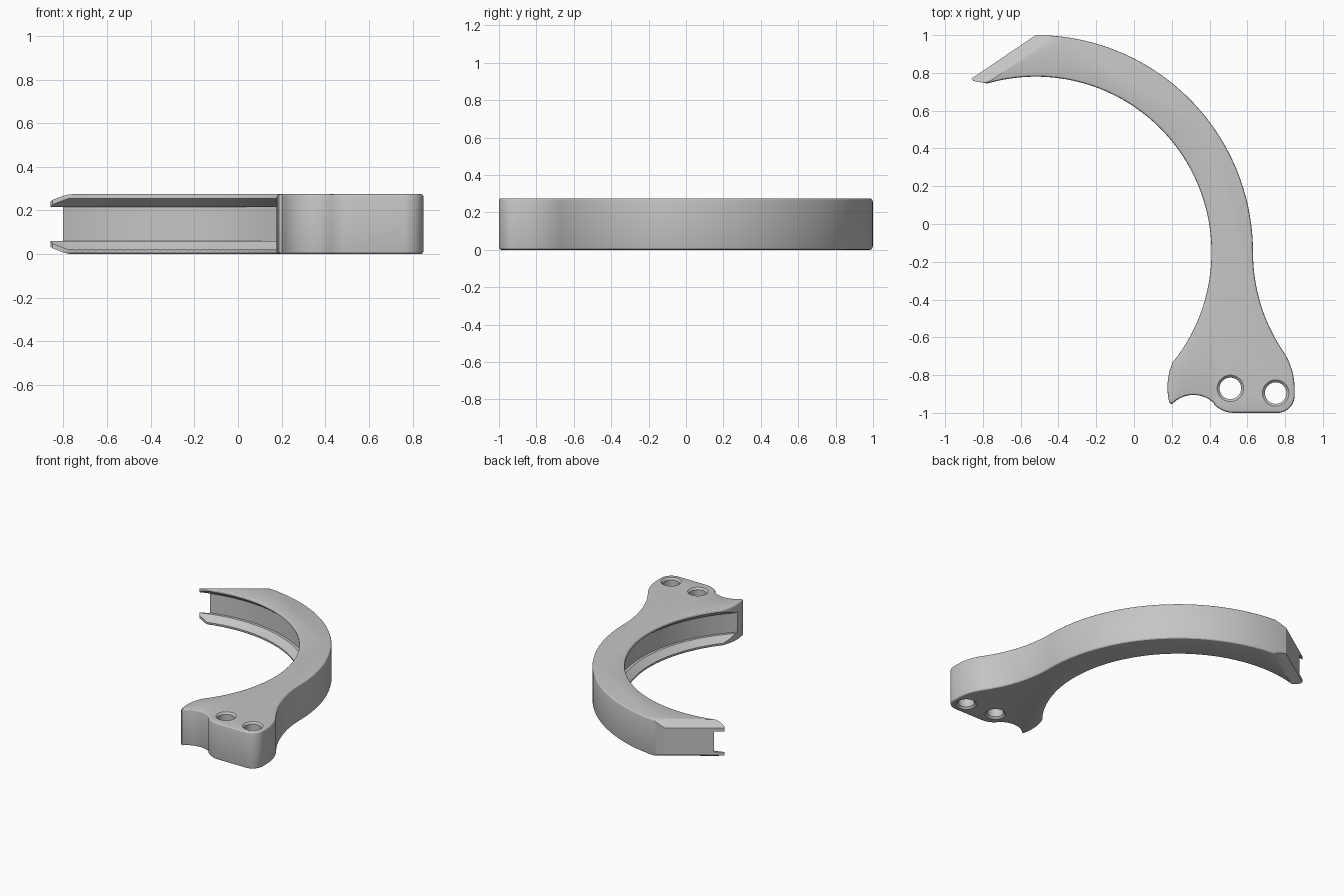
import bpy, bmesh, math
from mathutils import Vector

if "Cube" in bpy.data.objects:
    bpy.data.objects.remove(bpy.data.objects["Cube"], do_unlink=True)

HEIGHT = 0.275
CENTRE = (-0.52, -0.15)      # shared centre of the hook arcs
INNER, OUTER = 0.93, 1.15

grey = bpy.data.materials.new("plain_grey")
grey.use_nodes = True
grey.diffuse_color = (0.56, 0.56, 0.56, 1)
grey.node_tree.nodes["Principled BSDF"].inputs["Base Color"].default_value = grey.diffuse_color


def arc(centre, radius, start, end, steps):
    angles = [math.radians(start + (end - start) * i / steps) for i in range(steps + 1)]
    return [Vector((centre[0] + radius * math.cos(a), centre[1] + radius * math.sin(a))) for a in angles]


def make_object(name, bm):
    bmesh.ops.recalc_face_normals(bm, faces=bm.faces)
    mesh = bpy.data.meshes.new(name)
    bm.to_mesh(mesh)
    bm.free()
    mesh.materials.append(grey)
    obj = bpy.data.objects.new(name, mesh)
    bpy.context.collection.objects.link(obj)
    return obj


def lathe(name, profile, centre, steps, closed):
    """Spin an (r, z) profile about a vertical axis; open profiles get end caps."""
    bm = bmesh.new()
    rings = []
    for r, z in profile:
        rings.append([bm.verts.new((p.x, p.y, z)) for p in arc(centre, r, 0, 360, steps)[:-1]])
    pairs = list(zip(rings, rings[1:]))
    if closed:
        pairs.append((rings[-1], rings[0]))
    else:
        bm.faces.new(rings[0])
        bm.faces.new(rings[-1])
    for a, b in pairs:
        for i in range(steps):
            j = (i + 1) % steps
            bm.faces.new((a[i], a[j], b[j], b[i]))
    cutter = make_object(name, bm)
    cutter.hide_render = True
    return cutter


# Outline of hook and mounting head, clockwise from the top of the outer arc
outline = (
    arc(CENTRE, OUTER, 90, 0, 60)
    + arc((1.57, -0.15), 0.94, 180, 215.1, 20)        # outer neck
    + arc((0.501, -0.87), 0.349, 31, 0, 10)           # head, outer side
    + arc((0.76, -0.91), 0.09, 0, -90, 10)            # rounded corner
    + arc((0.53, -0.85), 0.15, 270, 225, 8)           # blend into the notch
    + arc((0.315, -1.06), 0.155, 45, 137, 14)         # notch
    + arc((0.507, -0.865), 0.33, 194.5, 156, 10)      # beak side
    + arc(CENTRE, INNER, -38.3, 106, 90)              # inner arc
    + [Vector((-0.85, 0.757)), Vector((-0.86, 0.77))]  # tip
)
points = []
for p in outline:
    if not points or (p - points[-1]).length > 0.005:
        points.append(p)

# Extrude the outline and round its rims
bm = bmesh.new()
base = bm.faces.new([bm.verts.new((p.x, p.y, 0)) for p in points])
top = bmesh.ops.extrude_face_region(bm, geom=[base], use_keep_orig=True)["geom"]
bmesh.ops.translate(bm, vec=(0, 0, HEIGHT), verts=[v for v in top if isinstance(v, bmesh.types.BMVert)])
bmesh.ops.recalc_face_normals(bm, faces=bm.faces)
rims = [e for e in bm.edges if abs(e.verts[0].co.z - e.verts[1].co.z) < 0.001]
bmesh.ops.bevel(bm, geom=rims, offset=0.013, segments=3, profile=0.5, affect='EDGES')

# Slanted chamfers on both sides of the tip
for side, z in ((1, HEIGHT), (-1, 0)):
    cut = bmesh.ops.bisect_plane(
        bm, geom=bm.verts[:] + bm.edges[:] + bm.faces[:], dist=0.00001,
        plane_co=(-0.78, 0.745, z), plane_no=Vector((-0.302, 0.448, side)).normalized(),
        clear_outer=True)
    edges = [g for g in cut["geom_cut"] if isinstance(g, bmesh.types.BMEdge)]
    bmesh.ops.holes_fill(bm, edges=edges, sides=0)
hook = make_object("hook_body", bm)

# Channel with sloped flanges along the inner arc
half = [(0.90, 0.02), (0.93, 0.02), (0.98, 0.06), (1.0, 0.06)]
channel = half + [(r, HEIGHT - z) for r, z in reversed(half)]
cutters = [lathe("channel_cutter", channel, CENTRE, 180, True)]

# Two bolt holes with eased rims
rim = [(0.08, -0.01), (0.057, 0.013)]
bore = rim + [(r, HEIGHT - z) for r, z in reversed(rim)]
for centre in ((0.51, -0.87), (0.75, -0.895)):
    cutters.append(lathe("hole_cutter", bore, centre, 40, False))

bpy.ops.object.select_all(action='DESELECT')
hook.select_set(True)
bpy.context.view_layer.objects.active = hook
for cutter in cutters:
    mod = hook.modifiers.new(cutter.name, 'BOOLEAN')
    mod.operation = 'DIFFERENCE'
    mod.solver = 'EXACT'
    mod.object = cutter
    bpy.ops.object.modifier_apply(modifier=mod.name)
    bpy.data.objects.remove(cutter, do_unlink=True)

bpy.ops.object.shade_smooth_by_angle(angle=math.radians(25))
